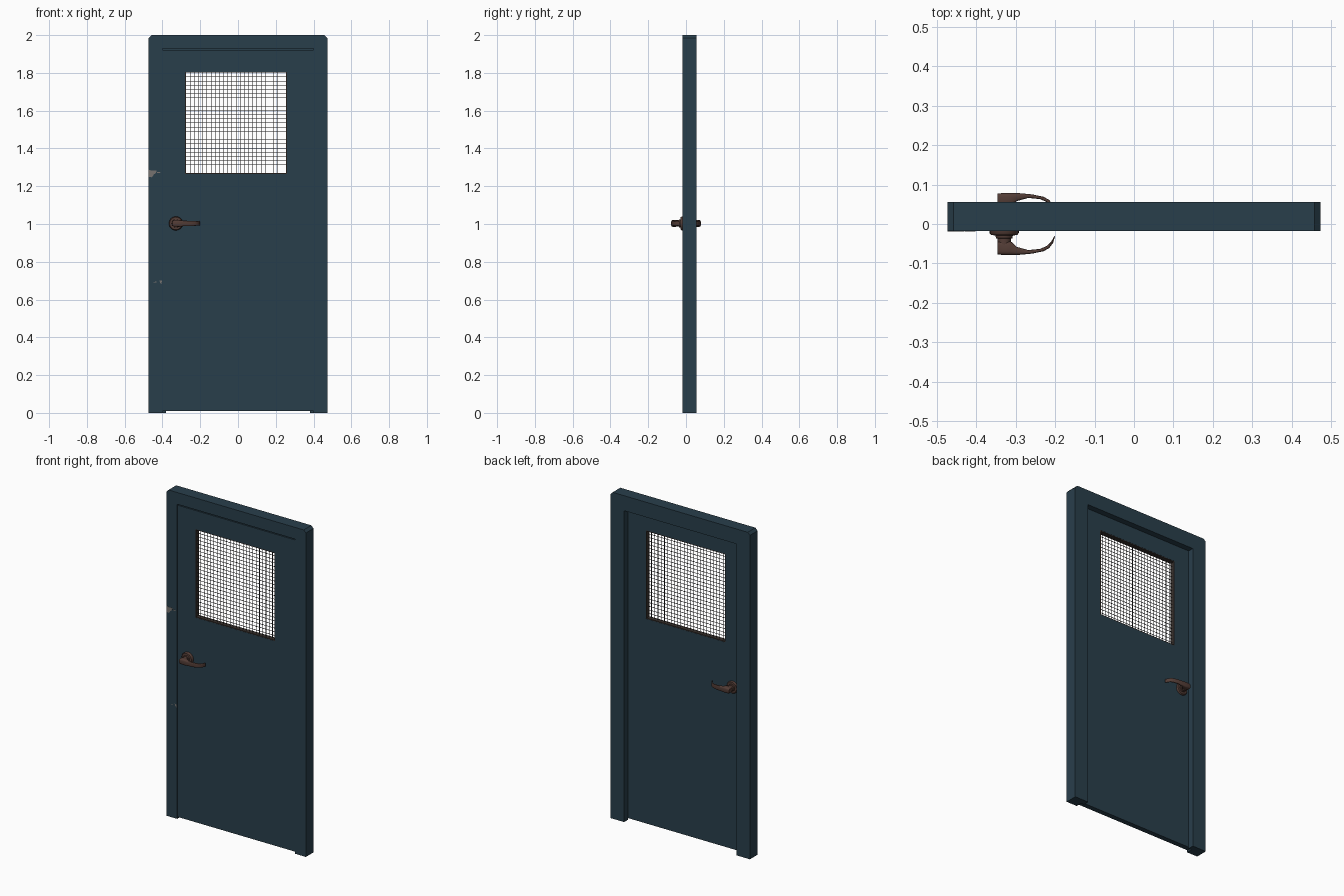
import bpy, bmesh, math
from mathutils import Vector

if "Cube" in bpy.data.objects:
    bpy.data.objects.remove(bpy.data.objects["Cube"])


def material(name, rgb):
    m = bpy.data.materials.new(name)
    m.diffuse_color = (*rgb, 1)
    m.use_nodes = True
    m.node_tree.nodes["Principled BSDF"].inputs["Base Color"].default_value = m.diffuse_color
    return m


PAINT = material("dark teal paint", (0.022, 0.049, 0.071))
BRONZE = material("brown bronze", (0.085, 0.045, 0.036))
TRIM = material("dark brown trim", (0.04, 0.031, 0.027))
WIRE = material("wire grey", (0.035, 0.035, 0.037))
BARE = material("worn bare metal", (0.18, 0.17, 0.16))


def finish(bm, name, mat, smooth=False):
    bmesh.ops.recalc_face_normals(bm, faces=bm.faces)
    me = bpy.data.meshes.new(name)
    bm.to_mesh(me)
    bm.free()
    ob = bpy.data.objects.new(name, me)
    bpy.context.collection.objects.link(ob)
    me.materials.append(mat)
    if smooth:
        bpy.ops.object.select_all(action='DESELECT')
        ob.select_set(True)
        bpy.context.view_layer.objects.active = ob
        bpy.ops.object.shade_smooth_by_angle(angle=math.radians(40))
    return ob


def loft(bm, rings, closed_path=False, caps=True):
    """Skin a list of equal closed rings."""
    vs = [[bm.verts.new(p) for p in r] for r in rings]
    n = len(vs[0])
    pairs = list(zip(vs, vs[1:])) + ([(vs[-1], vs[0])] if closed_path else [])
    for a, b in pairs:
        for i in range(n):
            j = (i + 1) % n
            bm.faces.new((a[i], a[j], b[j], b[i]))
    if caps and not closed_path:
        bm.faces.new(vs[0])
        bm.faces.new(vs[-1])


def rect(x0, x1, z0, z1, y):
    return [(x0, y, z0), (x1, y, z0), (x1, y, z1), (x0, y, z1)]


def box(bm, x0, x1, y0, y1, z0, z1):
    loft(bm, [rect(x0, x1, z0, z1, y0), rect(x0, x1, z0, z1, y1)])


def rect_ring(name, mat, outer, inner, y0, y1):
    bm = bmesh.new()
    loft(bm, [rect(*outer, y0), rect(*outer, y1), rect(*inner, y1), rect(*inner, y0)], True)
    return finish(bm, name, mat)


# Door frame: rebated section swept up, across and down
section = [(0.473, 2.0, -0.018), (0.473, 2.0, 0.056), (0.38, 1.908, 0.056),
           (0.38, 1.908, 0.02), (0.4, 1.928, 0.02), (0.4, 1.928, -0.018)]
bm = bmesh.new()
loft(bm, [[(s * w, y, top if up else 0) for w, top, y in section]
          for s, up in ((-1, 0), (-1, 1), (1, 1), (1, 0))])
corners = [e for e in bm.edges
           if all(abs(v.co.x) > 0.47 and v.co.z > 1.99 for v in e.verts)
           and abs(e.verts[0].co.x - e.verts[1].co.x) < 0.01]
bmesh.ops.bevel(bm, geom=corners, offset=0.015, segments=1, affect='EDGES')
finish(bm, "door_frame", PAINT)

# Door leaf with window opening
WX0, WX1, WZ0, WZ1 = -0.28, 0.26, 1.264, 1.806
rect_ring("door_leaf", PAINT, (-0.4, 0.4, 0.01, 1.92), (WX0, WX1, WZ0, WZ1), -0.013, 0.018)

# Window lining
t = 0.005
rect_ring("window_lining", TRIM, (WX0, WX1, WZ0, WZ1),
          (WX0 + t, WX1 - t, WZ0 + t, WZ1 - t), -0.012, 0.017)

# Wire mesh
bm = bmesh.new()
cells, h = 24, 0.0012
for i in range(1, cells):
    x = WX0 + t + (WX1 - WX0 - 2 * t) * i / cells
    z = WZ0 + t + (WZ1 - WZ0 - 2 * t) * i / cells
    box(bm, x - h, x + h, 0.0005, 0.0025, WZ0 + t, WZ1 - t)
    box(bm, WX0 + t, WX1 - t, -0.0015, 0.0005, z - h, z + h)
finish(bm, "window_wire_mesh", WIRE)

# Handles: turned rosette and neck, plus a curved tapering lever
HX, HZ = -0.329, 1.003
turned = [(0.037, 0.010), (0.037, 0.023), (0.033, 0.028), (0.022, 0.029),
          (0.021, 0.036), (0.017, 0.037), (0.017, 0.06)]
# inner x, inner y, outer x, outer y, half height
lever = [(-0.346, 0.046, -0.346, 0.077, 0.012), (-0.340, 0.044, -0.340, 0.078, 0.017),
         (-0.312, 0.044, -0.312, 0.079, 0.018), (-0.297, 0.058, -0.288, 0.078, 0.015),
         (-0.268, 0.066, -0.258, 0.075, 0.014), (-0.238, 0.063, -0.229, 0.069, 0.013),
         (-0.222, 0.056, -0.215, 0.061, 0.012), (-0.210, 0.045, -0.205, 0.048, 0.012),
         (-0.202, 0.031, -0.200, 0.031, 0.011)]


def sgn_pow(v, p):
    return math.copysign(abs(v) ** p, v)


for side, label in ((-1, "front"), (1, "back")):
    bm = bmesh.new()
    N = 24
    loft(bm, [[(HX + r * math.cos(2 * math.pi * k / N), side * y,
                HZ + r * math.sin(2 * math.pi * k / N)) for k in range(N)]
              for r, y in turned])
    finish(bm, label + "_handle_rosette", BRONZE, True)

    bm = bmesh.new()
    rings = []
    for ix, iy, ox, oy, hz in lever:
        a, b = Vector((ix, side * iy, HZ)), Vector((ox, side * oy, HZ))
        mid, half = (a + b) / 2, (b - a) / 2
        ring = []
        for k in range(16):
            ang = 2 * math.pi * (k + 0.5) / 16
            ring.append(mid + half * sgn_pow(math.cos(ang), 0.5)
                        + Vector((0, 0, hz * sgn_pow(math.sin(ang), 0.5))))
        rings.append(ring)
    loft(bm, rings)
    finish(bm, label + "_handle_lever", BRONZE, True)

# Worn paint patches on the latch side of the frame
patches = [[(-0.473, 1.288), (-0.455, 1.282), (-0.43, 1.284), (-0.436, 1.268),
            (-0.446, 1.262), (-0.455, 1.247), (-0.473, 1.25)],
           [(-0.428, 1.276), (-0.402, 1.273), (-0.428, 1.269)],
           [(-0.416, 0.702), (-0.403, 0.70), (-0.405, 0.682), (-0.412, 0.687)],
           [(-0.45, 0.692), (-0.43, 0.696), (-0.432, 0.69)]]
bm = bmesh.new()
for p in patches:
    loft(bm, [[(x, y, z) for x, z in p] for y in (-0.0186, -0.0175)])
finish(bm, "worn_patches", BARE)
